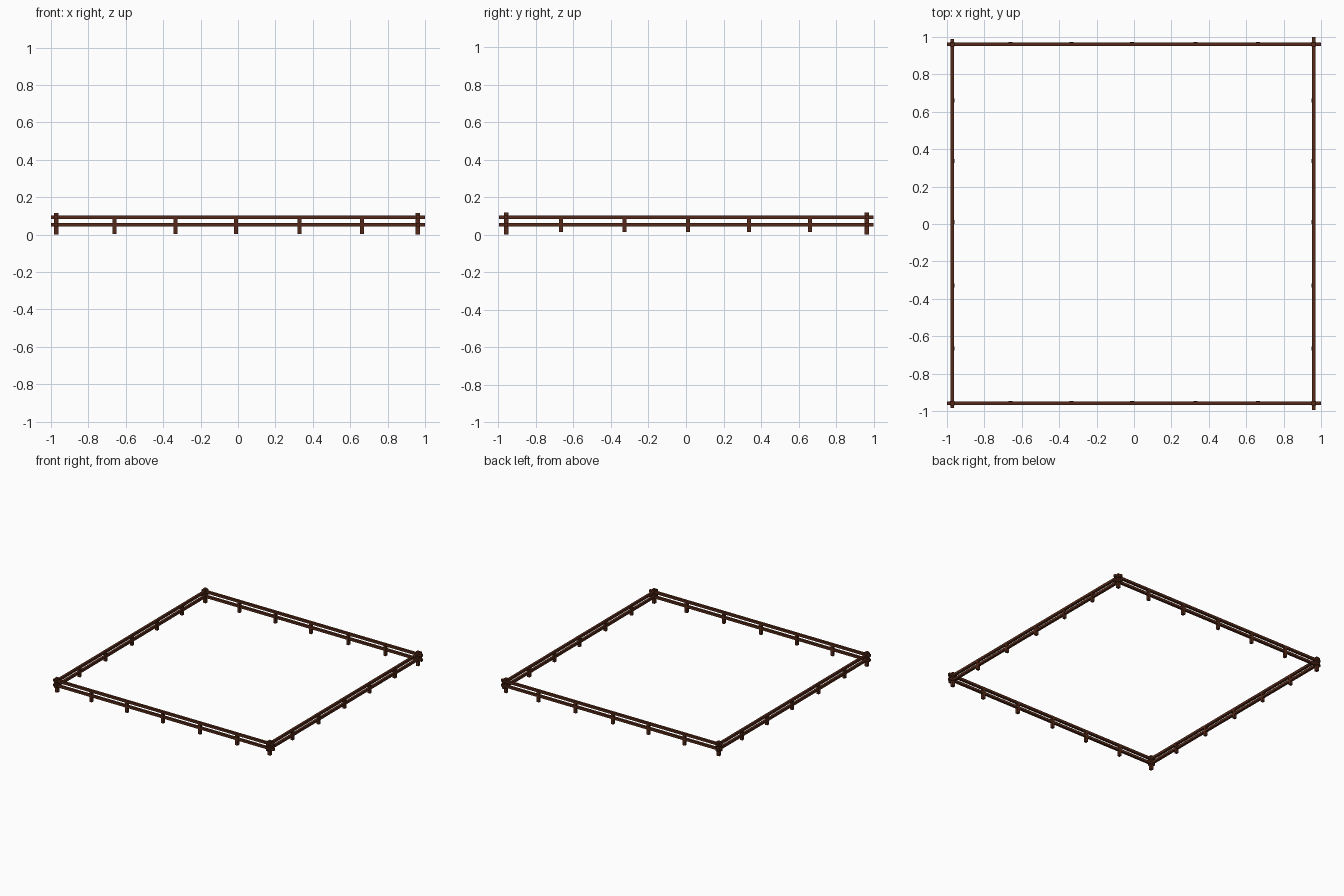
import bpy
from mathutils import Vector

if "Cube" in bpy.data.objects:
    bpy.data.objects.remove(bpy.data.objects["Cube"])

wood = bpy.data.materials.new("dark_brown_wood")
wood.diffuse_color = (0.088, 0.022, 0.009, 1)
wood.use_nodes = True
wood.node_tree.nodes["Principled BSDF"].inputs["Base Color"].default_value = wood.diffuse_color


def beam(name, a, b, width):
    """Square beam between two points along one axis."""
    a, b = Vector(a), Vector(b)
    bpy.ops.mesh.primitive_cube_add(size=1, location=(a + b) / 2)
    ob = bpy.context.object
    ob.name = name
    ob.scale = [abs(s) or width for s in b - a]
    ob.data.materials.append(wood)
    return ob


LEFT, RIGHT, FRONT, BACK = -0.971, 0.960, -0.958, 0.962
RAIL, POST = 0.019, 0.0215

# two rails on each side, crossing at the corners
for level, z in (("lower", 0.053), ("upper", 0.092)):
    beam(f"front_{level}_rail", (-1, FRONT, z), (1, FRONT, z), RAIL)
    beam(f"back_{level}_rail", (-1, BACK, z), (1, BACK, z), RAIL)
    beam(f"left_{level}_rail", (LEFT, -0.985, z), (LEFT, 0.99, z), RAIL)
    beam(f"right_{level}_rail", (RIGHT, -0.995, z), (RIGHT, 1, z), RAIL)

# taller corner posts
for x in (LEFT, RIGHT):
    for y in (FRONT, BACK):
        beam("corner_post", (x, y, 0), (x, y, 0.117), POST + 0.002)

# short posts under the upper rails
for x in (-0.661, -0.335, -0.011, 0.328, 0.664):
    for y in (FRONT, BACK):
        beam("front_back_post", (x, y, 0.003), (x, y, 0.09), POST)
for y in (-0.666, -0.328, 0.01, 0.336, 0.661):
    for x in (LEFT, RIGHT):
        beam("side_post", (x, y, 0.014), (x, y, 0.09), POST)
